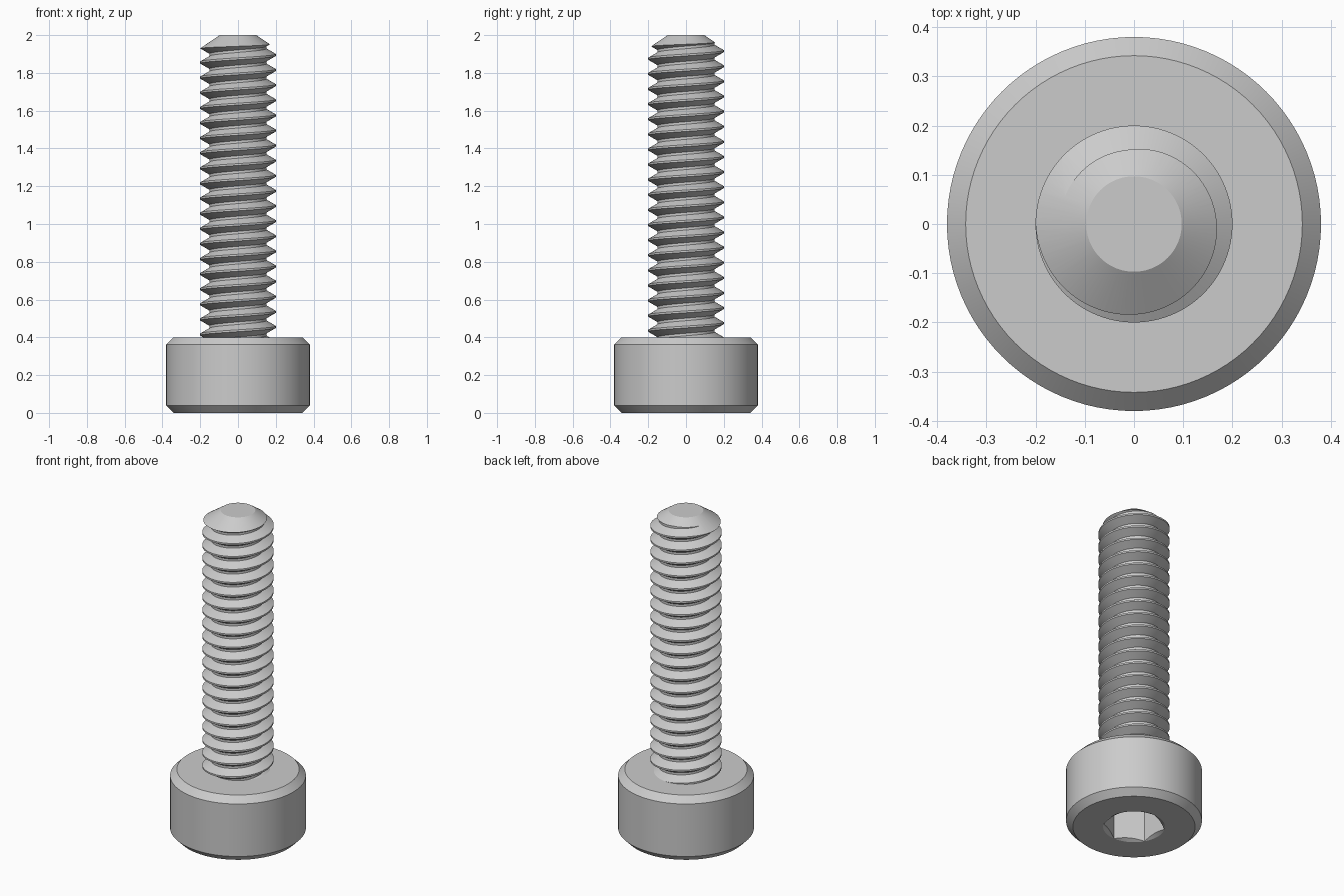
import bpy
import bmesh
from math import sin, cos, pi, radians

cube = bpy.data.objects.get("Cube")
if cube:
    bpy.data.objects.remove(cube, do_unlink=True)

# One plain steel colour for every part
steel = bpy.data.materials.new("steel_grey")
steel.use_nodes = True
GREY = (0.6, 0.6, 0.6, 1)
steel.diffuse_color = GREY
for node in steel.node_tree.nodes:
    if node.type == "BSDF_PRINCIPLED":
        node.inputs["Base Color"].default_value = GREY

SEGMENTS = 96


def finish(name, bm):
    bmesh.ops.recalc_face_normals(bm, faces=bm.faces)
    mesh = bpy.data.meshes.new(name)
    bm.to_mesh(mesh)
    bm.free()
    mesh.materials.append(steel)
    obj = bpy.data.objects.new(name, mesh)
    bpy.context.collection.objects.link(obj)
    return obj


def lathe(name, profile, sides=SEGMENTS, phase=0.0):
    """Closed solid from (radius, height) points listed bottom to top."""
    bm = bmesh.new()
    rings = []
    for r, z in profile:
        angles = [phase + 2 * pi * j / sides for j in range(sides)]
        rings.append([bm.verts.new((r * cos(a), r * sin(a), z)) for a in angles])
    for low, high in zip(rings, rings[1:]):
        for j in range(sides):
            n = (j + 1) % sides
            bm.faces.new((low[j], low[n], high[n], high[j]))
    bm.faces.new(rings[0])
    bm.faces.new(rings[-1])
    return finish(name, bm)


def cut(obj, cutter, operation):
    """Apply a boolean and throw the cutter away."""
    cutter.hide_render = True
    mod = obj.modifiers.new("cut", "BOOLEAN")
    mod.operation = operation
    mod.solver = "EXACT"
    mod.object = cutter
    bpy.context.view_layer.update()
    graph = bpy.context.evaluated_depsgraph_get()
    result = bpy.data.meshes.new_from_object(obj.evaluated_get(graph))
    obj.modifiers.clear()
    obj.data = result
    bpy.data.objects.remove(cutter, do_unlink=True)


def helical_thread(name, crest, root, pitch, start, turns):
    """Right-handed V thread, closed by a fan to an apex at each end."""
    flank = (crest - root) * 0.577
    flat = pitch / 16
    steps = [(crest, -flat), (crest, flat),
             (root, flat + flank), (root, pitch - flat - flank)]
    profile = [(r, start + t * pitch + dz) for t in range(turns) for r, dz in steps]
    bm = bmesh.new()
    cols = []
    for j in range(SEGMENTS):
        a = 2 * pi * j / SEGMENTS
        rise = pitch * j / SEGMENTS
        cols.append([bm.verts.new((r * cos(a), r * sin(a), z + rise)) for r, z in profile])
    for j in range(SEGMENTS):
        # the last column joins the first one a full turn higher
        here = cols[j]
        there = cols[j + 1] if j + 1 < SEGMENTS else cols[0][len(steps):]
        for i in range(len(there) - 1):
            bm.faces.new((here[i], there[i], there[i + 1], here[i + 1]))
    low = bm.verts.new((0, 0, start - 2 * pitch))
    high = bm.verts.new((0, 0, start + (turns + 2) * pitch))
    middle = start + turns * pitch / 2
    for e in [e for e in bm.edges if e.is_boundary]:
        a, b = e.verts
        bm.faces.new((a, b, low if a.co.z < middle else high))
    return finish(name, bm)


# Head: chamfered cylinder with a countersunk hexagonal socket underneath
head = lathe("socket_head", [(0.342, 0), (0.38, 0.038), (0.38, 0.362), (0.342, 0.4)])
SOCKET = 0.173
hexagon = lathe("socket_cutter", [(SOCKET, -0.05), (SOCKET, 0.2)], 6, radians(30))
cut(head, hexagon, "DIFFERENCE")
countersink = lathe("countersink_cutter",
                    [(SOCKET + 0.02 * 1.73, -0.02), (SOCKET - 0.06 * 1.73, 0.06)])
cut(head, countersink, "DIFFERENCE")

# Threaded shank, trimmed to a conical tip
PITCH = 0.08
shank = helical_thread("threaded_shank", 0.2, 0.151, PITCH, 1.895 - 21 * PITCH, 25)
tip_envelope = lathe("tip_envelope", [(0.25, 0.38), (0.25, 1.896), (0.097, 2.0)])
cut(shank, tip_envelope, "INTERSECT")

# Smooth round surfaces, crisp machined edges
bpy.ops.object.select_all(action="DESELECT")
for obj in (head, shank):
    obj.select_set(True)
bpy.context.view_layer.objects.active = head
bpy.ops.object.shade_smooth_by_angle(angle=radians(25))
